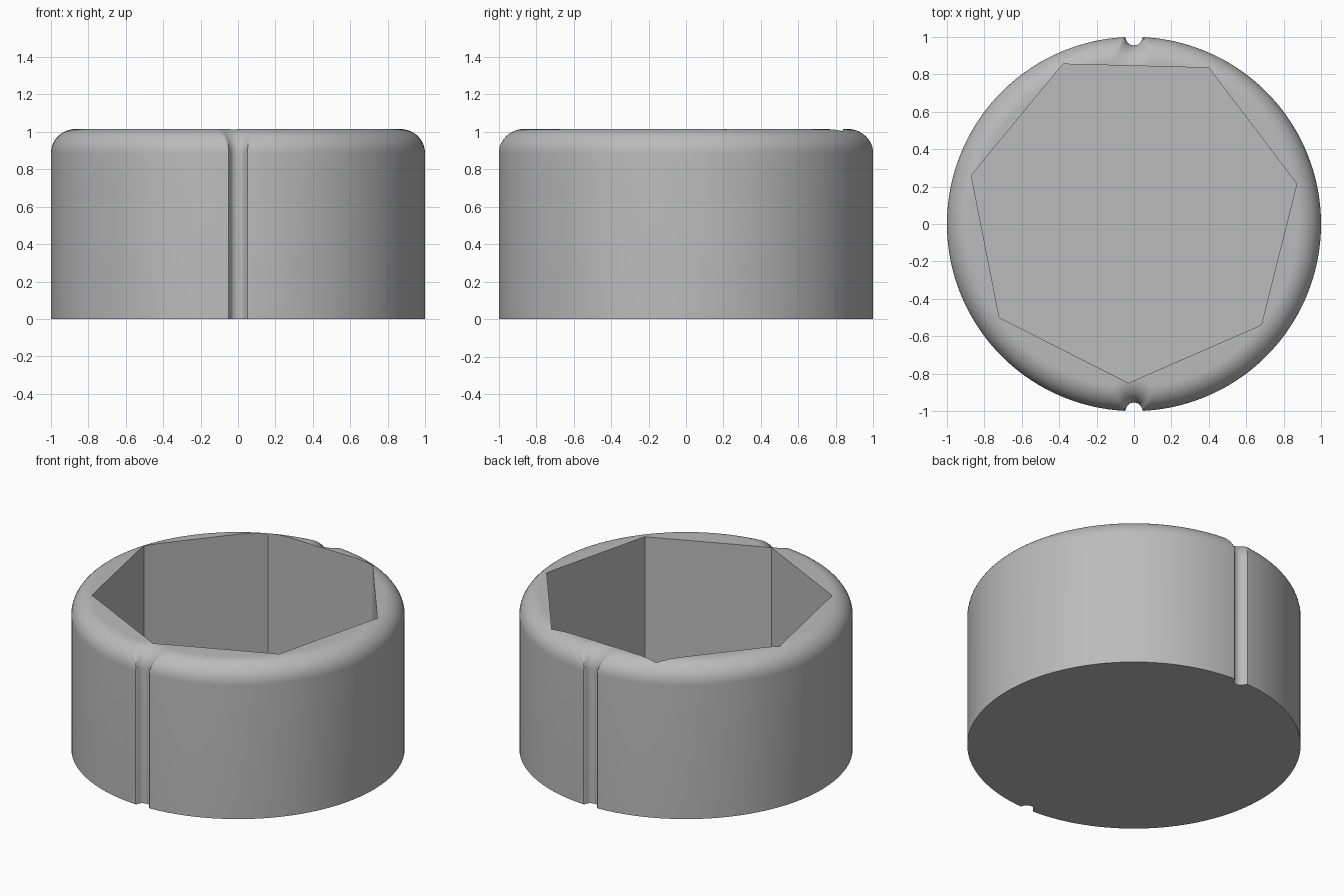
import bpy, bmesh
from math import sin, cos, pi, sqrt, radians

if "Cube" in bpy.data.objects:
    bpy.data.objects.remove(bpy.data.objects["Cube"])

HEIGHT, FILLET, GROOVE, FLOOR = 1.015, 0.13, 0.045, 0.02

grey = bpy.data.materials.new("plain grey")
grey.use_nodes = True
colour = (0.5, 0.5, 0.5, 1)
grey.diffuse_color = colour
grey.node_tree.nodes["Principled BSDF"].inputs["Base Color"].default_value = colour


def stack(name, rings):
    """Closed solid from matching rings of points, bottom to top."""
    bm = bmesh.new()
    loops = [[bm.verts.new(p) for p in ring] for ring in rings]
    n = len(loops[0])
    for a, b in zip(loops, loops[1:]):
        for i in range(n):
            j = (i + 1) % n
            bm.faces.new((a[i], a[j], b[j], b[i]))
    bm.faces.new(loops[0][::-1])
    bm.faces.new(loops[-1])
    bmesh.ops.recalc_face_normals(bm, faces=bm.faces)
    mesh = bpy.data.meshes.new(name)
    bm.to_mesh(mesh)
    bm.free()
    mesh.materials.append(grey)
    ob = bpy.data.objects.new(name, mesh)
    bpy.context.collection.objects.link(ob)
    return ob


def outline_radius(off, inset):
    """Radius at an angle away from the nearest groove, offset inward."""
    rim, g = 1 - inset, GROOVE + inset
    k = g * g - sin(off) ** 2
    if abs(off) > 1 or k <= 0:
        return rim
    cut = cos(off) - sqrt(k)
    soft = 0.006                      # eases the groove lips
    return (rim + cut - sqrt((rim - cut) ** 2 + soft ** 2)) / 2 if cut < rim + 0.03 else rim


# Angles, denser around the front and back grooves
half = [i * 0.005 for i in range(-50, 50)]
half += [0.25 + i * (pi - 0.5) / 56 for i in range(56)]
angles = [(a, a + s) for s in (-pi / 2, pi / 2) for a in half]


def ring(inset, z):
    pts = []
    for off, a in angles:
        r = outline_radius(off, inset)
        pts.append((r * cos(a), r * sin(a), z))
    return pts


# Round body with a filleted top edge that follows the grooves
rings = [ring(0, 0)]
for i in range(13):
    t = i / 12 * pi / 2
    rings.append(ring(FILLET * (1 - cos(t)), HEIGHT - FILLET * (1 - sin(t))))
body = stack("round_cup", rings)

# Seven-sided pocket
corners = [(-0.03, -0.85), (0.68, -0.54), (0.87, 0.215), (0.40, 0.835),
           (-0.38, 0.855), (-0.87, 0.26), (-0.72, -0.50)]
cutter = stack("pocket_cutter", [[(x, y, z) for x, y in corners] for z in (FLOOR, 1.5)])
cutter.hide_render = True

cut = body.modifiers.new("pocket", 'BOOLEAN')
cut.operation, cut.solver, cut.object = 'DIFFERENCE', 'EXACT', cutter
bpy.ops.object.select_all(action='DESELECT')
bpy.context.view_layer.objects.active = body
body.select_set(True)
bpy.ops.object.modifier_apply(modifier=cut.name)
bpy.data.objects.remove(cutter)
bpy.ops.object.shade_smooth_by_angle(angle=radians(35))
